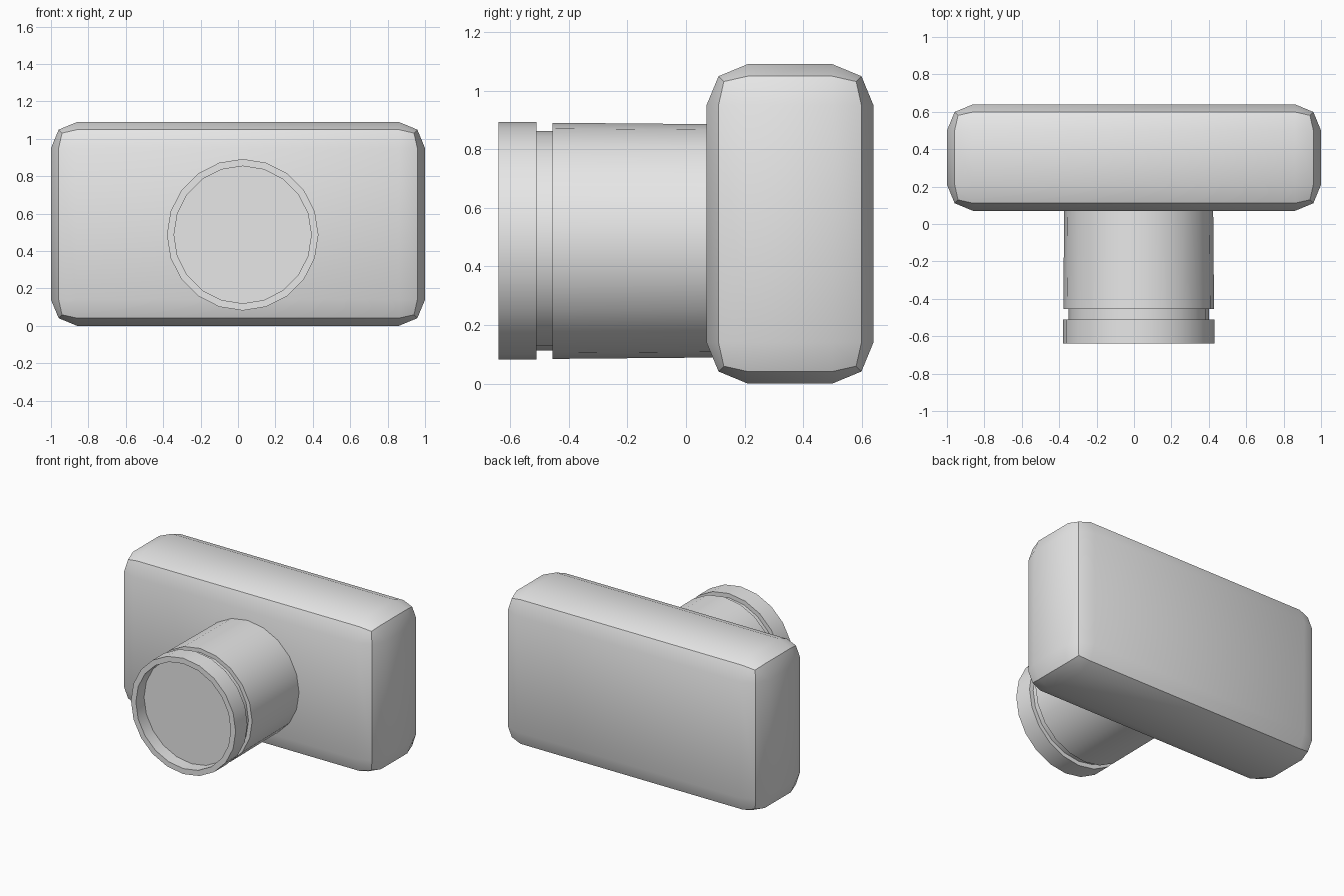
import bpy
import bmesh
from math import cos, sin, tau, radians

cube = bpy.data.objects.get("Cube")
if cube:
    bpy.data.objects.remove(cube, do_unlink=True)

grey = bpy.data.materials.new("light grey")
grey.use_nodes = True
colour = (0.8, 0.8, 0.8, 1)
grey.diffuse_color = colour
grey.node_tree.nodes["Principled BSDF"].inputs["Base Color"].default_value = colour


def finish(bm, name, location):
    """Turn a bmesh into a smooth, sharp-edged grey object."""
    bmesh.ops.recalc_face_normals(bm, faces=bm.faces)
    mesh = bpy.data.meshes.new(name)
    bm.to_mesh(mesh)
    bm.free()
    mesh.materials.append(grey)
    obj = bpy.data.objects.new(name, mesh)
    obj.location = location
    bpy.context.collection.objects.link(obj)
    bpy.ops.object.select_all(action="DESELECT")
    obj.select_set(True)
    bpy.context.view_layer.objects.active = obj
    bpy.ops.object.shade_smooth_by_angle(angle=radians(30))
    return obj


# Camera body: a box with two-step rounded edges
WIDTH, DEPTH, HEIGHT = 2.0, 0.57, 1.09
bm = bmesh.new()
bmesh.ops.create_cube(bm, size=1)
bmesh.ops.scale(bm, vec=(WIDTH, DEPTH, HEIGHT), verts=bm.verts)
bmesh.ops.bevel(bm, geom=bm.edges[:], offset=0.14, segments=2,
                profile=0.5, affect="EDGES")
finish(bm, "camera_body", (0, 0.355, HEIGHT / 2))

# Lens barrel: (radius, y) profile from the recessed glass back into the body
SIDES = 20
profile = [(0.367, -0.55), (0.367, -0.64), (0.405, -0.64), (0.405, -0.51),
           (0.375, -0.51), (0.375, -0.455), (0.403, -0.455), (0.398, 0.12)]
bm = bmesh.new()
rings = [[bm.verts.new((r * cos(tau * i / SIDES), y, r * sin(tau * i / SIDES)))
          for i in range(SIDES)] for r, y in profile]
for a, b in zip(rings, rings[1:]):
    for i in range(SIDES):
        j = (i + 1) % SIDES
        bm.faces.new((a[i], a[j], b[j], b[i]))
bm.faces.new(rings[0])
bm.faces.new(rings[-1])
finish(bm, "lens_barrel", (0.025, 0, 0.487))
